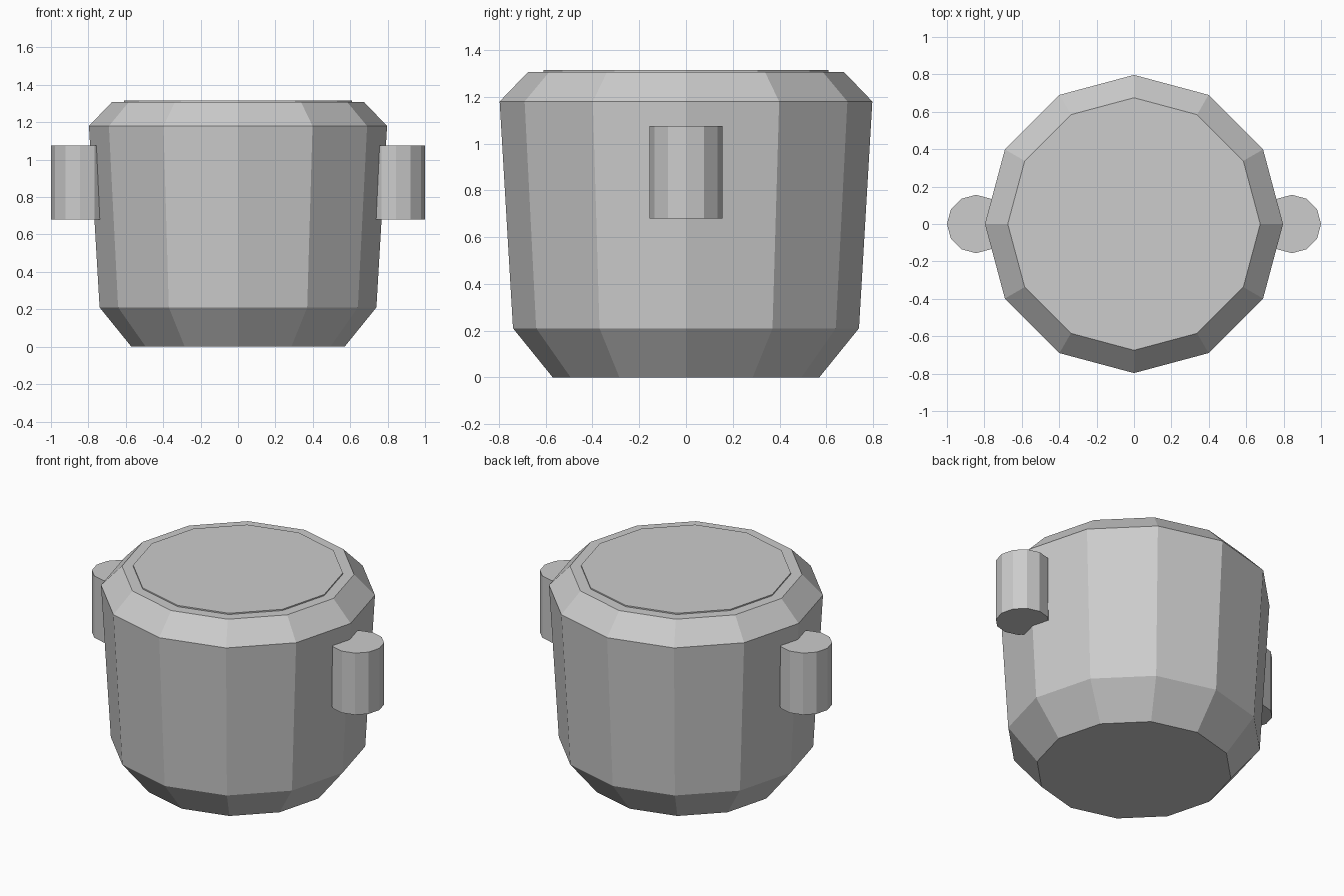
import bpy
import bmesh
from math import cos, sin, pi

SIDES = 12

cube = bpy.data.objects.get("Cube")
if cube:
    bpy.data.objects.remove(cube, do_unlink=True)

grey = bpy.data.materials.new("light grey")
grey.use_nodes = True
colour = (0.604, 0.604, 0.604, 1)
grey.diffuse_color = colour
grey.node_tree.nodes["Principled BSDF"].inputs["Base Color"].default_value = colour


def turned(name, profile, x=0.0):
    """Closed, flat-faced solid from (radius, height) pairs."""
    bm = bmesh.new()
    rings = [[bm.verts.new((x + r * cos(2 * pi * i / SIDES),
                            r * sin(2 * pi * i / SIDES), z))
              for i in range(SIDES)] for r, z in profile]
    for low, high in zip(rings, rings[1:]):
        for i in range(SIDES):
            j = (i + 1) % SIDES
            bm.faces.new((low[i], low[j], high[j], high[i]))
    bm.faces.new(rings[0][::-1])
    bm.faces.new(rings[-1])
    mesh = bpy.data.meshes.new(name)
    bm.to_mesh(mesh)
    bm.free()
    mesh.materials.append(grey)
    obj = bpy.data.objects.new(name, mesh)
    bpy.context.collection.objects.link(obj)
    return obj


# Pot body with chamfered foot and shoulder
turned("pot_body", [(0.57, 0), (0.74, 0.21), (0.797, 1.18), (0.675, 1.307)])

# Thin lid plate on top
turned("lid_plate", [(0.61, 1.30), (0.61, 1.315)])

# Side handles
for side, sign in (("left", 1), ("right", -1)):
    turned(side + "_handle", [(0.156, 0.68), (0.156, 1.075)], sign * 0.844)
